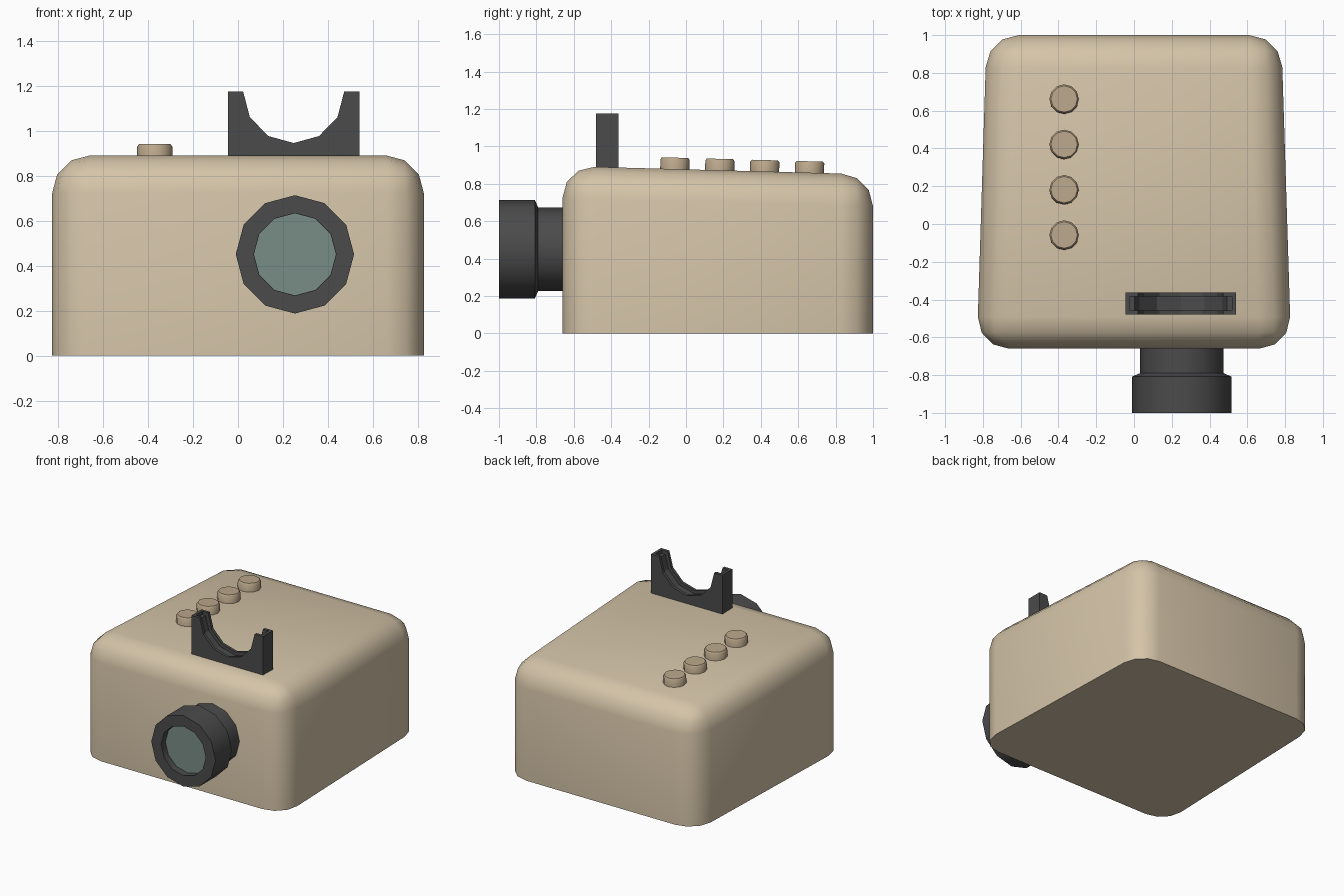
import bpy, bmesh, math
from mathutils import Vector

if "Cube" in bpy.data.objects:
    bpy.data.objects.remove(bpy.data.objects["Cube"])


def material(name, rgb):
    mat = bpy.data.materials.new(name)
    mat.use_nodes = True
    mat.diffuse_color = (*rgb, 1)
    mat.node_tree.nodes["Principled BSDF"].inputs["Base Color"].default_value = (*rgb, 1)
    return mat


TAN = material("tan_shell", (0.66, 0.55, 0.39))
BUTTON = material("button_brown", (0.50, 0.39, 0.26))
DARK = material("dark_grey", (0.07, 0.07, 0.07))
GLASS = material("lens_green", (0.19, 0.27, 0.24))


def finish(name, bm, mat, location=(0, 0, 0), rotation=(0, 0, 0), smooth=40):
    bmesh.ops.recalc_face_normals(bm, faces=bm.faces)
    mesh = bpy.data.meshes.new(name)
    bm.to_mesh(mesh)
    bm.free()
    mesh.materials.append(mat)
    obj = bpy.data.objects.new(name, mesh)
    obj.location, obj.rotation_euler = location, rotation
    bpy.context.collection.objects.link(obj)
    bpy.ops.object.select_all(action='DESELECT')
    bpy.context.view_layer.objects.active = obj
    obj.select_set(True)
    if smooth:
        bpy.ops.object.shade_smooth_by_angle(angle=math.radians(smooth))
    return obj


def lathe(name, profile, mat, location, rotation, sides=12):
    """Turn (radius, height) points around z and cap both ends."""
    bm = bmesh.new()
    rings = [[bm.verts.new((r * math.cos(k * math.tau / sides),
                            r * math.sin(k * math.tau / sides), h))
              for k in range(sides)] for r, h in profile]
    for low, high in zip(rings, rings[1:]):
        for k in range(sides):
            n = (k + 1) % sides
            bm.faces.new((low[k], low[n], high[n], high[k]))
    bm.faces.new(rings[0])
    bm.faces.new(rings[-1])
    return finish(name, bm, mat, location, rotation)


# Tapered body with a sloping top, rounded everywhere but the base
FRONT, BACK = -0.66, 1.0
FRONT_TOP, BACK_TOP = 0.895, 0.85
bm = bmesh.new()
bmesh.ops.create_cube(bm, size=2)
for v in bm.verts:
    rear = v.co.y > 0
    v.co.x *= 0.78 if rear else 0.832
    v.co.z = 0 if v.co.z < 0 else (BACK_TOP if rear else FRONT_TOP)
    v.co.y = BACK if rear else FRONT
round_edges = [e for e in bm.edges if any(v.co.z > 0.1 for v in e.verts)]
bmesh.ops.bevel(bm, geom=round_edges, offset=0.17, segments=3, profile=0.5,
                affect='EDGES', clamp_overlap=True)
finish("body", bm, TAN)

# Lens barrel with a recessed front, and its glass
LENS_X, LENS_Z = 0.253, 0.45
TURN = (math.pi / 2, 0, 0)
lathe("lens_barrel", [(0.222, -0.02), (0.222, 0.13), (0.263, 0.148), (0.263, 0.34),
                      (0.183, 0.34), (0.183, 0.285)],
      DARK, (LENS_X, FRONT, LENS_Z), TURN)
lathe("lens_glass", [(0.182, 0.283), (0.182, 0.29)],
      GLASS, (LENS_X, FRONT, LENS_Z), TURN)

# Cradle bracket: block with a half-round cutout, grooved along its upper faces
LEFT, RIGHT, TOP = -0.045, 0.54, 1.175
bm = bmesh.new()
outline = [(LEFT, 0.87), (RIGHT, 0.87), (RIGHT, TOP)]
outline += [(0.2475 + 0.225 * math.cos(k * math.pi / 6),
             TOP - 0.23 * math.sin(k * math.pi / 6)) for k in range(7)]
outline.append((LEFT, TOP))
face = bm.faces.new([bm.verts.new((x, -0.48, z)) for x, z in outline])
grown = bmesh.ops.extrude_face_region(bm, geom=[face])["geom"]
bmesh.ops.translate(bm, vec=Vector((0, 0.118, 0)),
                    verts=[g for g in grown if isinstance(g, bmesh.types.BMVert)])
bmesh.ops.recalc_face_normals(bm, faces=bm.faces)
upper = [f for f in bm.faces if abs(f.normal.y) < 0.1
         and f.calc_center_median().z > 0.9
         and LEFT + 0.01 < f.calc_center_median().x < RIGHT - 0.01]
bmesh.ops.inset_region(bm, faces=upper, thickness=0.021, depth=0,
                       use_even_offset=True, use_boundary=True)
bmesh.ops.inset_region(bm, faces=upper, thickness=0, depth=-0.025,
                       use_even_offset=True, use_boundary=True)
finish("cradle_bracket", bm, DARK, smooth=0)

# Row of buttons following the slope of the top
slope = (BACK_TOP - FRONT_TOP) / (BACK - FRONT)
for i in range(4):
    y = -0.06 + 0.24 * i
    z = FRONT_TOP + slope * (y - FRONT)
    lathe(f"button_{i + 1}", [(0.078, -0.02), (0.078, 0.051), (0.070, 0.061)],
          BUTTON, (-0.37, y, z), (math.atan(slope), 0, 0))
